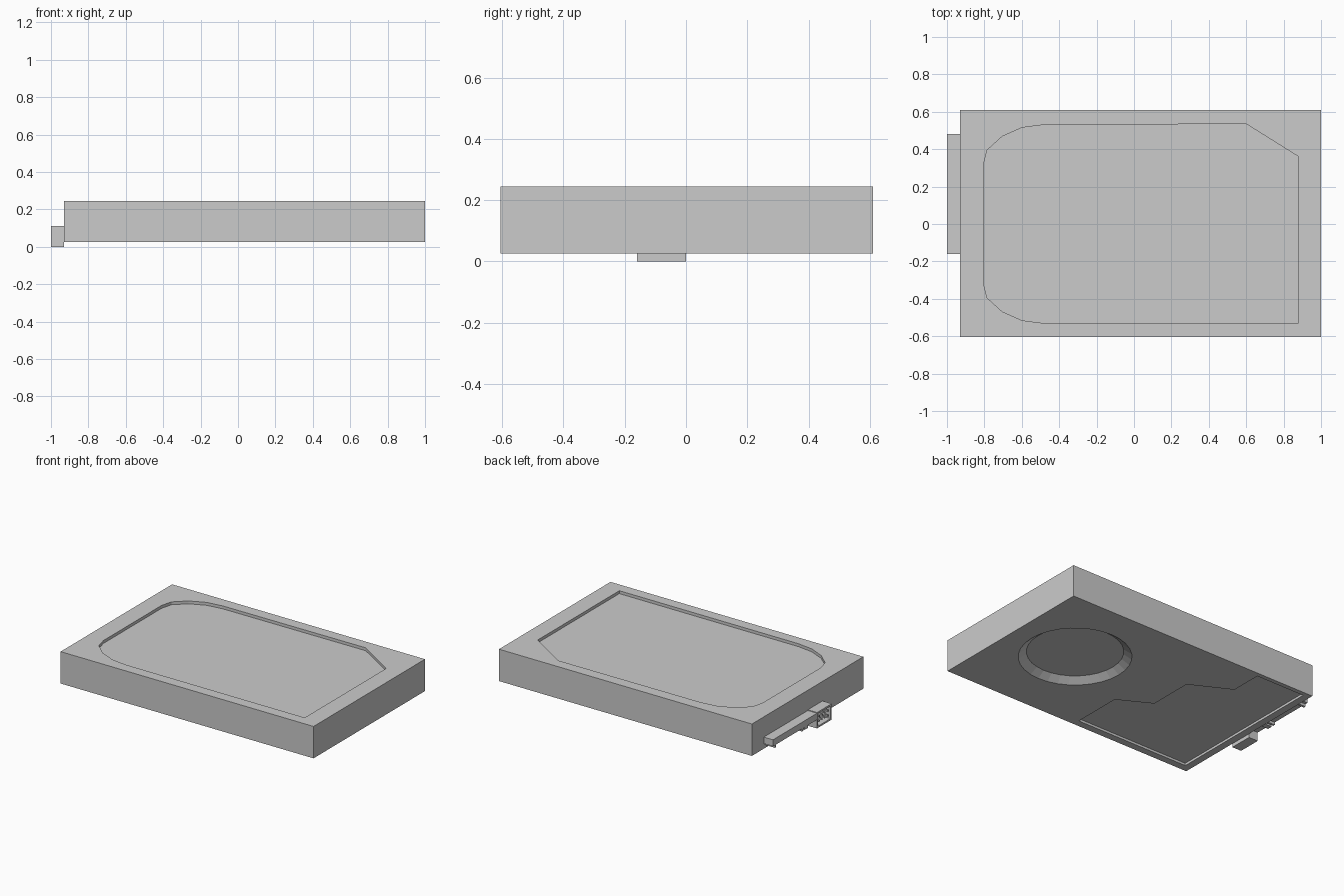
import bpy, bmesh, math
from mathutils import Matrix

if "Cube" in bpy.data.objects:
    bpy.data.objects.remove(bpy.data.objects["Cube"])


def finish(name, bm):
    bmesh.ops.recalc_face_normals(bm, faces=bm.faces)
    me = bpy.data.meshes.new(name)
    bm.to_mesh(me)
    bm.free()
    ob = bpy.data.objects.new(name, me)
    bpy.context.collection.objects.link(ob)
    return ob


def prism(name, pts, z0, z1):
    bm = bmesh.new()
    face = bm.faces.new([bm.verts.new((x, y, z0)) for x, y in pts])
    ext = bmesh.ops.extrude_face_region(bm, geom=[face])
    for v in ext["geom"]:
        if isinstance(v, bmesh.types.BMVert):
            v.co.z = z1
    return finish(name, bm)


def box(name, x, y, z):
    pts = [(x[0], y[0]), (x[1], y[0]), (x[1], y[1]), (x[0], y[1])]
    return prism(name, pts, *z)


def cut(ob, cutter):
    cutter.hide_render = True
    mod = ob.modifiers.new("cut", "BOOLEAN")
    mod.operation = "DIFFERENCE"
    mod.solver = "EXACT"
    mod.object = cutter
    bpy.context.view_layer.objects.active = ob
    bpy.ops.object.modifier_apply(modifier=mod.name)
    bpy.data.objects.remove(cutter)


# Main drive casing
BOTTOM, TOP = 0.025, 0.245
casing = box("casing", (-0.93, 1.0), (-0.605, 0.61), (BOTTOM, TOP))

# Sunken lid panel with rounded left end and one clipped corner
curve = [(-0.485, 0.53), (-0.6, 0.515), (-0.705, 0.468), (-0.785, 0.395), (-0.805, 0.317)]
lid = curve + [(x, -y) for x, y in reversed(curve)]
lid += [(0.88, -0.53), (0.88, 0.36), (0.6, 0.535)]
cut(casing, prism("lid_cutter", lid, TOP - 0.02, TOP + 0.05))

# Sunken circuit board area with stepped edge underneath
board = [(-0.02, -0.555), (-0.02, -0.21), (-0.24, -0.09), (-0.24, 0.22),
         (-0.51, 0.36), (-0.51, 0.58), (-0.88, 0.58), (-0.88, -0.555)]
cut(casing, prism("board_cutter", board, BOTTOM - 0.05, BOTTOM + 0.016))

# Sloped round motor recess underneath
bm = bmesh.new()
bmesh.ops.create_cone(bm, cap_ends=True, segments=32, radius1=0.367, radius2=0.302, depth=0.046,
                      matrix=Matrix.Translation((0.51, 0.04, BOTTOM + 0.013)))
cut(casing, finish("motor_cutter", bm))

# Open pin socket with thin walls
socket = box("pin_socket", (-1.0, -0.93), (-0.16, 0.0), (0.0, 0.11))
cut(socket, box("socket_cutter", (-1.05, -0.94), (-0.147, -0.013), (0.012, 0.098)))
for i in range(4):
    for j in range(2):
        y, z = -0.128 + i * 0.032, 0.038 + j * 0.034
        box("pin", (-0.995, -0.938), (y - 0.005, y + 0.005), (z - 0.005, z + 0.005))

# Connector bar with small keys hanging below it
box("connector_bar", (-1.0, -0.93), (0.0, 0.48), (0.06, 0.105))
for y0, y1 in ((0.1, 0.135), (0.15, 0.165), (0.445, 0.46)):
    box("connector_key", (-1.0, -0.93), (y0, y1), (0.042, 0.06))
